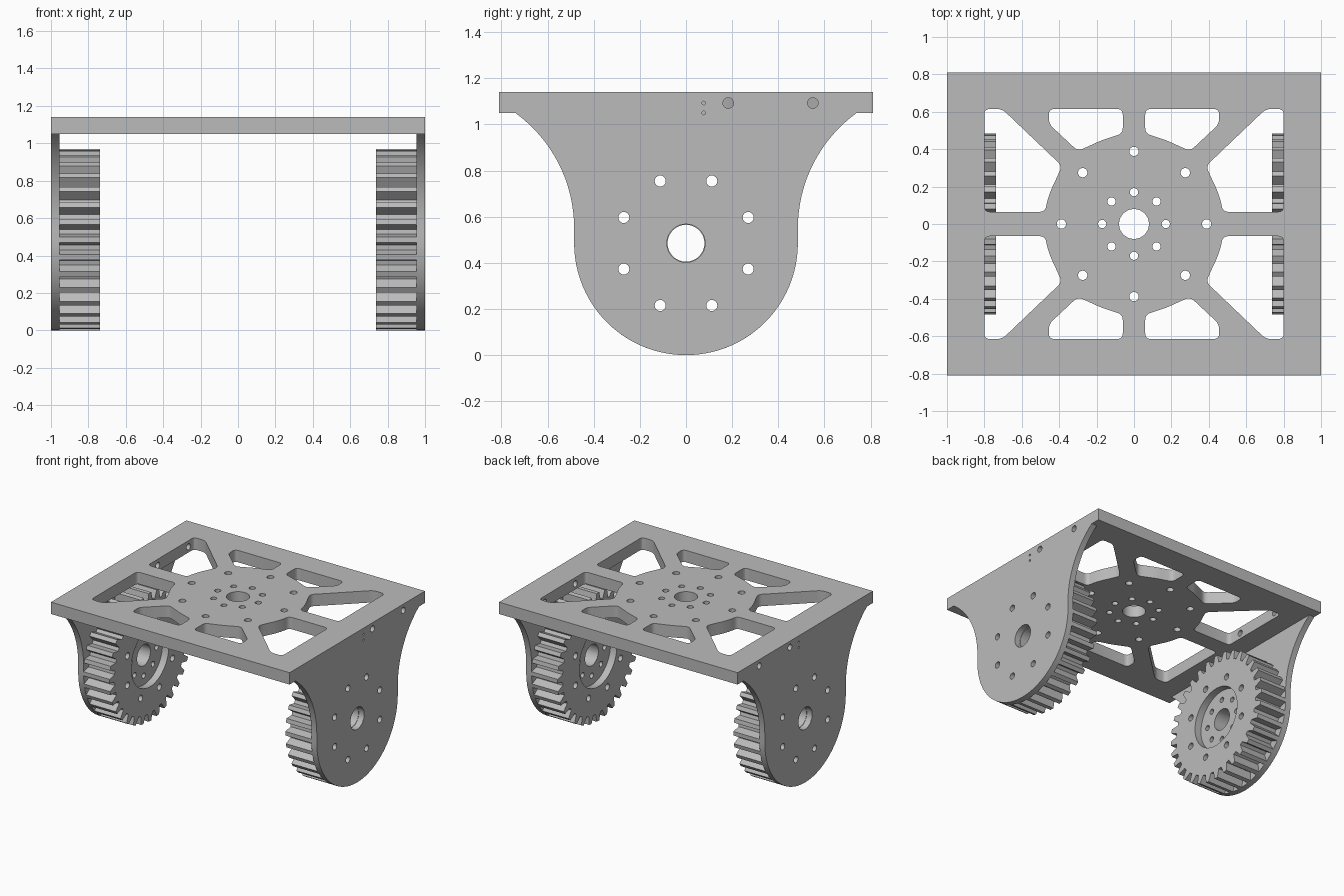
import bpy, bmesh
from math import sin, cos, pi, radians, asin
from mathutils import Matrix, Vector

if "Cube" in bpy.data.objects:
    bpy.data.objects.remove(bpy.data.objects["Cube"])

grey = bpy.data.materials.new("light_grey")
grey.use_nodes = True
grey.diffuse_color = (0.5, 0.5, 0.5, 1)
grey.node_tree.nodes["Principled BSDF"].inputs["Base Color"].default_value = (0.5, 0.5, 0.5, 1)

AXLE = 0.485    # height of the wheel axis and radius of the side plates
DECK = 1.05     # underside of the deck
TOP = 1.14


def polar(r, deg, cx=0, cy=0):
    return (cx + r * cos(radians(deg)), cy + r * sin(radians(deg)))


def circle(r, cx=0, cy=0, n=32):
    return [polar(r, 360 * i / n, cx, cy) for i in range(n)]


def hole_ring(r, ring, cy=0, start=0):
    return [circle(r, *polar(ring, start + 45 * i, 0, cy), 24) for i in range(8)]


def rounded(points, r):
    """Round every corner of a loop with a short curve."""
    out = []
    for i, p in enumerate(points):
        p, a, b = Vector(p), Vector(points[i - 1]), Vector(points[(i + 1) % len(points)])
        p0 = p + (a - p).normalized() * min(r, (a - p).length * 0.45)
        p1 = p + (b - p).normalized() * min(r, (b - p).length * 0.45)
        for k in range(5):
            t = k / 4
            out.append(tuple(p0 * (1 - t) ** 2 + p * 2 * t * (1 - t) + p1 * t * t))
    return out


def slab(name, loops, lo, hi, axis):
    """Extrude an outline with holes between lo and hi along x or z."""
    lo, hi = sorted((lo, hi))
    curve = bpy.data.curves.new(name, "CURVE")
    curve.dimensions = "2D"
    curve.fill_mode = "BOTH"
    curve.extrude = (hi - lo) / 2
    for loop in loops:
        s = curve.splines.new("POLY")
        s.points.add(len(loop) - 1)
        for pt, (u, v) in zip(s.points, loop):
            pt.co = (u, v, 0, 1)
        s.use_cyclic_u = True
    tmp = bpy.data.objects.new(name + "_outline", curve)
    bpy.context.collection.objects.link(tmp)
    mesh = bpy.data.meshes.new_from_object(tmp.evaluated_get(bpy.context.evaluated_depsgraph_get()))
    bpy.data.objects.remove(tmp)
    bm = bmesh.new()
    bm.from_mesh(mesh)
    bmesh.ops.remove_doubles(bm, verts=bm.verts, dist=1e-5)
    bm.transform(Matrix.Translation((0, 0, (lo + hi) / 2)))
    if axis == "x":
        bm.transform(Matrix(((0, 0, 1, 0), (1, 0, 0, 0), (0, 1, 0, 0), (0, 0, 0, 1))))
    bmesh.ops.recalc_face_normals(bm, faces=bm.faces)
    bm.to_mesh(mesh)
    bm.free()
    mesh.name = name
    mesh.materials.clear()
    mesh.materials.append(grey)
    ob = bpy.data.objects.new(name, mesh)
    bpy.context.collection.objects.link(ob)
    return ob


def cut(target, cutter):
    mod = target.modifiers.new("cut", "BOOLEAN")
    mod.operation = "DIFFERENCE"
    mod.solver = "EXACT"
    mod.object = cutter
    mesh = bpy.data.meshes.new_from_object(target.evaluated_get(bpy.context.evaluated_depsgraph_get()))
    target.modifiers.clear()
    target.data = mesh


# Deck with eight windows around a drilled hub
end_window = [(0.06, 0.615), (0.455, 0.615), (0.455, 0.535), (0.30, 0.39)]
end_window += [polar(0.48, a) for a in (62, 69, 76)] + [(0.06, 0.485)]
side_window = [(0.8, 0.065), (0.8, 0.615), (0.705, 0.615), (0.385, 0.31)]
side_window += [polar(0.48, a) for a in (29, 22, 15)] + [(0.475, 0.065)]
loops = [[(-1, -0.81), (1, -0.81), (1, 0.81), (-1, 0.81)], circle(0.08)]
loops += hole_ring(0.022, 0.17) + hole_ring(0.025, 0.388)
for w in (end_window, side_window):
    for sx in (-1, 1):
        for sy in (-1, 1):
            loops.append([(sx * x, sy * y) for x, y in rounded(w, 0.03)])
deck = slab("deck", loops, DECK, TOP, "z")

# Side plate outline: flared shoulders running into a round bottom
FLARE, FLARE_Z = 0.618, 0.55
sweep = asin((DECK - FLARE_Z) / FLARE)
shoulder = []
for i in range(17):
    a = sweep * (1 - i / 16)
    shoulder.append((AXLE + FLARE * (1 - cos(a)), FLARE_Z + FLARE * sin(a)))
bottom = [polar(AXLE, -180 * i / 48, 0, AXLE) for i in range(49)]
plate_outline = shoulder + bottom + [(-y, z) for y, z in reversed(shoulder)]
bolts = hole_ring(0.024, 0.292, AXLE, 22.5)

# Gear outline: tapered teeth with flat tips
TEETH = 32
gear_outline = []
for i in range(TEETH):
    mid = 270 + 360 * i / TEETH
    for r, off in ((0.425, -3.9), (AXLE, -1.8), (AXLE, 1.8), (0.425, 3.9)):
        gear_outline.append(polar(r, mid + off, 0, AXLE))

parts = [deck]
for side, s in (("left", 1), ("right", -1)):
    plate = slab(side + "_side_plate", [plate_outline, circle(0.083, 0, AXLE)] + bolts,
                 s * 0.955, s, "x")
    gear = slab(side + "_gear",
                [gear_outline, circle(0.08, 0, AXLE)] + bolts + hole_ring(0.02, 0.155, AXLE),
                s * 0.737, s * 0.955, "x")
    # Round recess on the inner gear face
    recess = slab("recess_cutter", [circle(0.225, 0, AXLE, 64)], s * 0.7, s * 0.79, "x")
    cut(gear, recess)
    # Edge holes into the windows and small pin holes
    edge = slab("edge_cutter", [circle(0.023, y, 1.093, 24) for y in (-0.55, -0.183, 0.183, 0.55)],
                s * 0.77, s * 1.03, "x")
    pins = slab("pin_cutter", [circle(0.008, y, z, 12) for y in (-0.077, 0.077) for z in (1.093, 1.05)],
                s * 0.965, s * 1.03, "x")
    cut(deck, edge)
    cut(deck, pins)
    cut(plate, pins)
    for helper in (recess, edge, pins):
        bpy.data.objects.remove(helper)
    parts += [plate, gear]

# Smooth the curved walls and keep edges sharp
bpy.ops.object.select_all(action="DESELECT")
for ob in parts:
    ob.select_set(True)
bpy.context.view_layer.objects.active = deck
bpy.ops.object.shade_smooth_by_angle(angle=radians(28))
